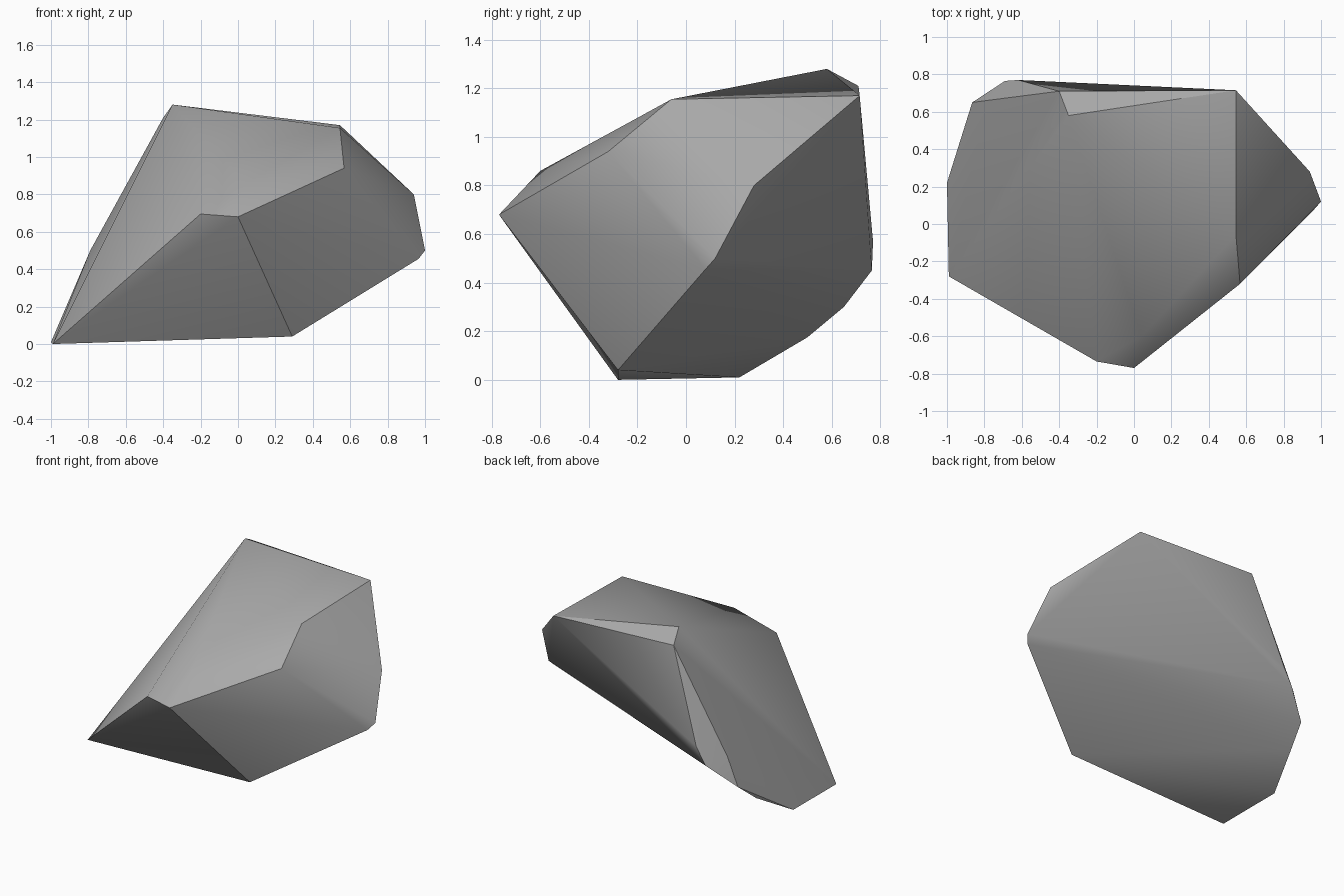
import bpy
import bmesh
import math

cube = bpy.data.objects.get("Cube")
if cube:
    bpy.data.objects.remove(cube)

# Corner points of the boulder, grouped by region
crown = [(-.35, .58, 1.28), (-.40, .71, 1.21), (.545, .715, 1.17), (.545, -.06, 1.155)]
front_brow = [(.567, -.32, .94), (0, -.77, .68), (-.2, -.735, .695), (.04, -.6, .86)]
left_tip = [(.94, .28, .80), (1, .12, .50), (.965, .08, .455)]
foot = [(.29, -.28, .04), (-.99, -.28, 0), (-1, .22, .01)]
back_rim = [(-.905, .5, .175), (-.865, .65, .30), (-.79, .66, .5),
            (-.69, .765, .45), (-.62, .77, .57)]

# Flat stone colour
stone = bpy.data.materials.new("grey stone")
stone.use_nodes = True
colour = (.40, .40, .40, 1)
stone.diffuse_color = colour
stone.node_tree.nodes["Principled BSDF"].inputs["Base Color"].default_value = colour

# Chiselled boulder: convex skin around the corners
bm = bmesh.new()
for point in crown + front_brow + left_tip + foot + back_rim:
    bm.verts.new(point)
hull = bmesh.ops.convex_hull(bm, input=bm.verts)
loose = [v for v in bm.verts if not v.link_faces]
bmesh.ops.delete(bm, geom=loose, context='VERTS')
bmesh.ops.recalc_face_normals(bm, faces=bm.faces)
mesh = bpy.data.meshes.new("boulder")
bm.to_mesh(mesh)
bm.free()
mesh.materials.append(stone)

boulder = bpy.data.objects.new("boulder", mesh)
bpy.context.collection.objects.link(boulder)
bpy.context.view_layer.objects.active = boulder
boulder.select_set(True)
bpy.ops.object.shade_smooth_by_angle(angle=math.radians(30))
